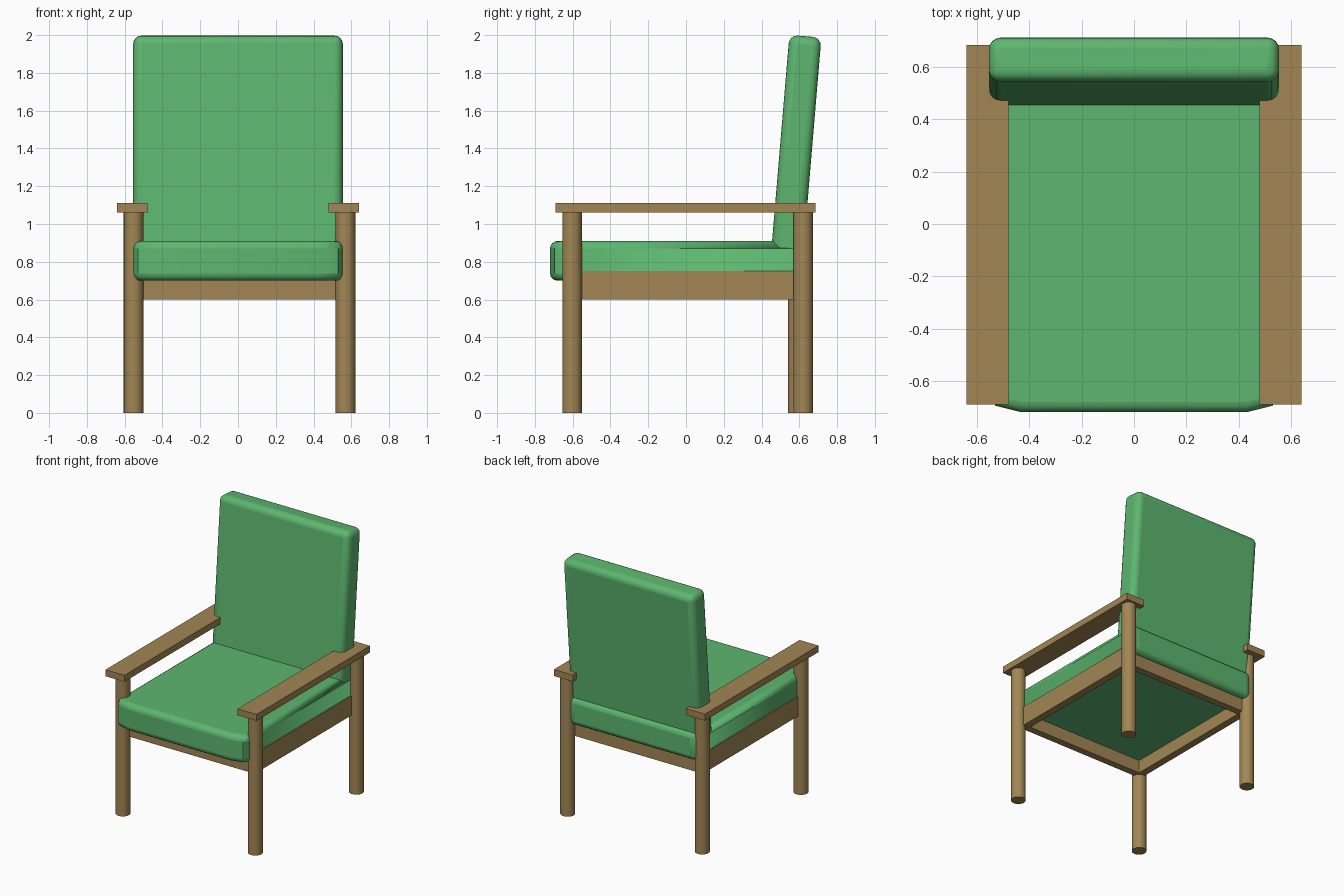
import bpy, bmesh, math
from mathutils import Matrix

if "Cube" in bpy.data.objects:
    bpy.data.objects.remove(bpy.data.objects["Cube"])


def material(name, color):
    m = bpy.data.materials.new(name)
    m.diffuse_color = color
    m.use_nodes = True
    m.node_tree.nodes["Principled BSDF"].inputs["Base Color"].default_value = m.diffuse_color
    return m


WOOD = material("wood", (0.36, 0.24, 0.09, 1))
GREEN = material("green_fabric", (0.11, 0.47, 0.16, 1))


def finish(name, bm, mat, bevel=0, smooth=False):
    bmesh.ops.recalc_face_normals(bm, faces=bm.faces)
    mesh = bpy.data.meshes.new(name)
    bm.to_mesh(mesh)
    bm.free()
    mesh.materials.append(mat)
    ob = bpy.data.objects.new(name, mesh)
    bpy.context.collection.objects.link(ob)
    if bevel:
        mod = ob.modifiers.new("soft_edges", "BEVEL")
        mod.width, mod.segments = bevel, 4
        mod.limit_method, mod.angle_limit = "ANGLE", math.radians(50)
    if smooth:
        bpy.context.view_layer.objects.active = ob
        ob.select_set(True)
        bpy.ops.object.shade_smooth_by_angle(angle=math.radians(40))
        ob.select_set(False)
    return ob


def box(name, lo, hi, mat, **kw):
    bm = bmesh.new()
    size = [b - a for a, b in zip(lo, hi)]
    mid = [(a + b) / 2 for a, b in zip(lo, hi)]
    bmesh.ops.create_cube(bm, size=1, matrix=Matrix.Translation(mid) @ Matrix.Diagonal((*size, 1)))
    return finish(name, bm, mat, **kw)


def leg(name, x, y):
    bm = bmesh.new()
    bmesh.ops.create_cone(bm, cap_ends=True, segments=24, radius1=0.052, radius2=0.052,
                          depth=1.07, matrix=Matrix.Translation((x, y, 0.535)))
    return finish(name, bm, WOOD, smooth=True)


# Legs
leg("front_leg_left", -0.553, -0.603)
leg("front_leg_right", 0.569, -0.603)
leg("back_leg_left", -0.553, 0.592)
leg("back_leg_right", 0.569, 0.62)

# Armrests and side rails
for side, s in (("left", -1), ("right", 1)):
    x0, x1 = sorted((s * 0.48, s * 0.64))
    box("armrest_" + side, (x0, -0.69, 1.06), (x1, 0.685, 1.11), WOOD)
    x0, x1 = sorted((s * 0.505, s * 0.562))
    box("side_rail_" + side, (x0, -0.60, 0.60), (x1, 0.60, 0.75), WOOD)

# Front and back rails
box("front_rail", (-0.505, -0.60, 0.60), (0.505, -0.545, 0.75), WOOD)
box("back_rail", (-0.505, 0.545, 0.60), (0.505, 0.60, 0.75), WOOD)

# Seat cushion: tapered front corners, rounded edges
half = [(0.43, -0.72), (0.53, -0.695), (0.555, -0.65), (0.555, 0.62), (0.53, 0.65)]
outline = half + [(-x, y) for x, y in reversed(half)]
bm = bmesh.new()
base = bm.faces.new([bm.verts.new((x, y, 0.70)) for x, y in outline])
top = bmesh.ops.extrude_face_region(bm, geom=[base], use_keep_orig=True)["geom"]
for v in top:
    if isinstance(v, bmesh.types.BMVert):
        v.co.z = 0.91
finish("seat_cushion", bm, GREEN, bevel=0.05, smooth=True)

# Back cushion: leaning box with rounded edges
back = box("back_cushion", (-0.555, -0.085, -1.17), (0.555, 0.085, 0), GREEN, bevel=0.045, smooth=True)
back.location = (0, 0.632, 1.994)
back.rotation_euler.x = -math.radians(4.8)
